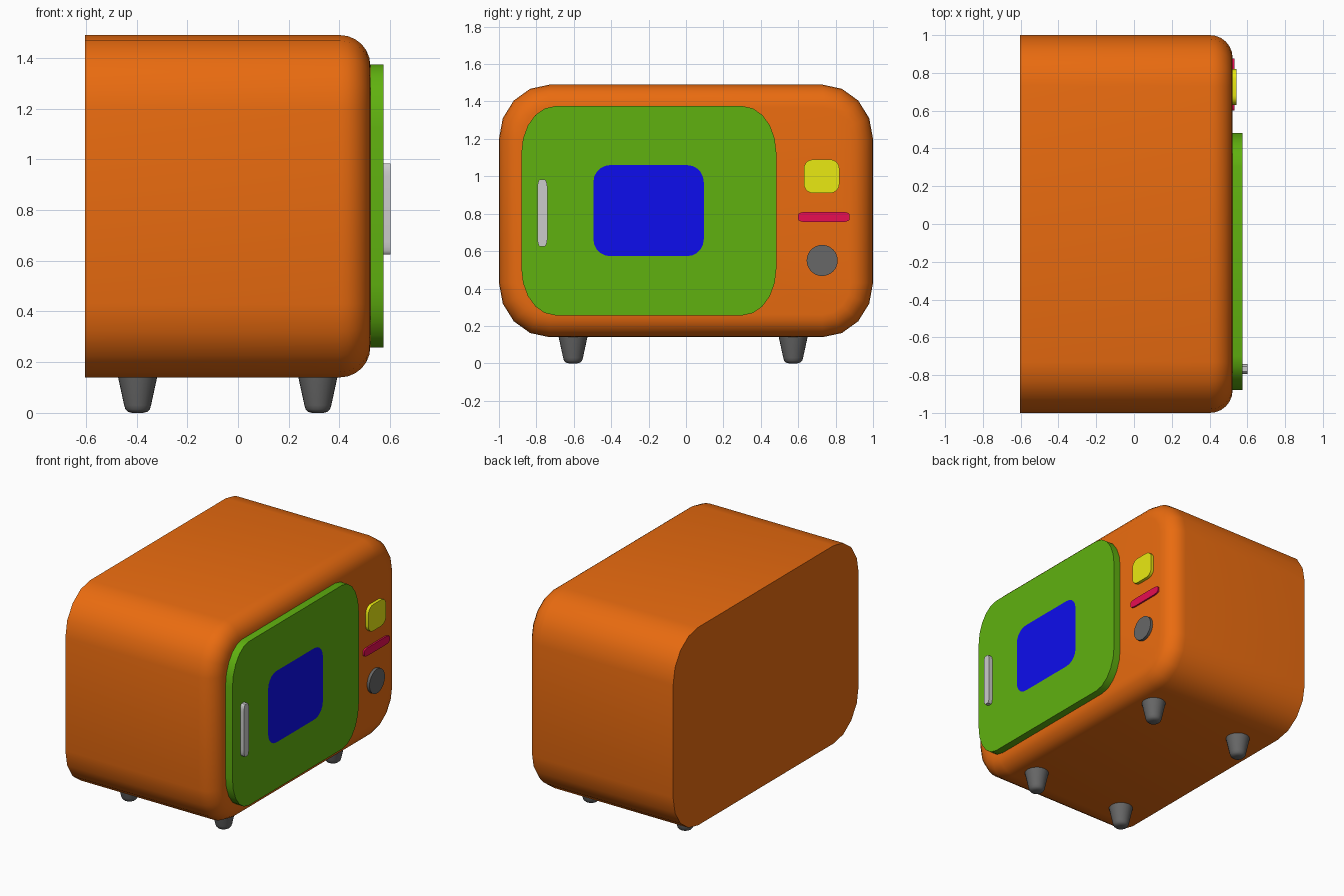
import bpy, bmesh
from math import sin, cos, pi, radians

if "Cube" in bpy.data.objects:
    bpy.data.objects.remove(bpy.data.objects["Cube"])


def material(name, rgb):
    m = bpy.data.materials.new(name)
    m.diffuse_color = (*rgb, 1)
    m.use_nodes = True
    m.node_tree.nodes["Principled BSDF"].inputs["Base Color"].default_value = m.diffuse_color
    return m


ORANGE = material("orange", (0.82, 0.148, 0.005))
GREEN = material("green", (0.117, 0.442, 0.005))
BLUE = material("blue", (0.004, 0.004, 0.85))
YELLOW = material("yellow", (0.82, 0.82, 0.006))
RED = material("red", (0.80, 0.004, 0.084))
LIGHT = material("light_grey", (0.78, 0.78, 0.78))
DARK = material("dark_grey", (0.135, 0.135, 0.135))


def rounded(x, y0, y1, z0, z1, ry, rz, seg, inset=0.0):
    """Rounded rectangle ring in the YZ plane at depth x."""
    pts = []
    corners = [(y1 - ry, z1 - rz), (y0 + ry, z1 - rz), (y0 + ry, z0 + rz), (y1 - ry, z0 + rz)]
    for q, (cy, cz) in enumerate(corners):
        for i in range(seg + 1):
            a = (q + i / seg) * pi / 2
            pts.append((x, cy + (ry - inset) * cos(a), cz + (rz - inset) * sin(a)))
    return pts


def loft(name, rings, mat, cap_end=True):
    """Skin a stack of equal-length rings and cap the ends."""
    bm = bmesh.new()
    loops = [[bm.verts.new(p) for p in ring] for ring in rings]
    n = len(loops[0])
    for a, b in zip(loops, loops[1:]):
        for i in range(n):
            j = (i + 1) % n
            bm.faces.new((a[i], a[j], b[j], b[i]))
    bm.faces.new(loops[0])
    if cap_end:
        bm.faces.new(loops[-1])
    bmesh.ops.remove_doubles(bm, verts=bm.verts, dist=1e-5)
    bmesh.ops.recalc_face_normals(bm, faces=bm.faces)
    me = bpy.data.meshes.new(name)
    bm.to_mesh(me)
    bm.free()
    me.materials.append(mat)
    ob = bpy.data.objects.new(name, me)
    bpy.context.collection.objects.link(ob)
    bpy.ops.object.select_all(action='DESELECT')
    ob.select_set(True)
    bpy.context.view_layer.objects.active = ob
    bpy.ops.object.shade_smooth_by_angle(angle=radians(35))
    return ob


def plate(name, x0, x1, rect, ry, rz, seg, mat):
    """Rounded plate standing off the front panel."""
    return loft(name, [rounded(x, *rect, ry, rz, seg) for x in (x0, x1)], mat)


# Body: rounded box, square at the back and filleted at the front
FRONT, FILLET = 0.522, 0.12
body = (-1, 1, 0.14, 1.49, 0.27, 0.29, 4)
rings = [rounded(-0.603, *body)]
for i in range(7):
    a = i / 6 * pi / 2
    rings.append(rounded(FRONT - FILLET + FILLET * sin(a), *body, FILLET * (1 - cos(a))))
loft("body", rings, ORANGE)

# Door with an opening, and the flush window filling it
DOOR = 0.574
window = (-0.495, 0.095, 0.573, 1.06, 0.09, 0.09, 5)
door = (-0.88, 0.483, 0.257, 1.375, 0.18, 0.25, 5)
loft("door", [rounded(FRONT - 0.005, *door), rounded(DOOR, *door), rounded(DOOR, *window)],
     GREEN, cap_end=False)
plate("window", DOOR - 0.006, DOOR, window[:4], 0.09, 0.09, 5, BLUE)

# Handle and controls
plate("handle", DOOR - 0.005, 0.602, (-0.795, -0.741, 0.625, 0.983), 0.014, 0.05, 4, LIGHT)
plate("display", FRONT - 0.005, 0.543, (0.63, 0.82, 0.91, 1.09), 0.05, 0.05, 5, YELLOW)
plate("slider", FRONT - 0.005, 0.533, (0.60, 0.875, 0.755, 0.81), 0.045, 0.015, 5, RED)
plate("dial", FRONT - 0.005, 0.541, (0.645, 0.811, 0.467, 0.633), 0.083, 0.083, 8, DARK)

# Four tapered feet with rounded tips
FOOT = [(0.078, 0.145), (0.053, 0.03), (0.048, 0.014), (0.038, 0.004), (0.022, 0.0)]
for xn, fx in (("back", -0.396), ("front", 0.315)):
    for yn, fy in (("left", -0.604), ("right", 0.573)):
        loft(f"{xn}_{yn}_foot",
             [[(fx + r * cos(k * pi / 12), fy + r * sin(k * pi / 12), z) for k in range(24)]
              for r, z in FOOT], DARK)
